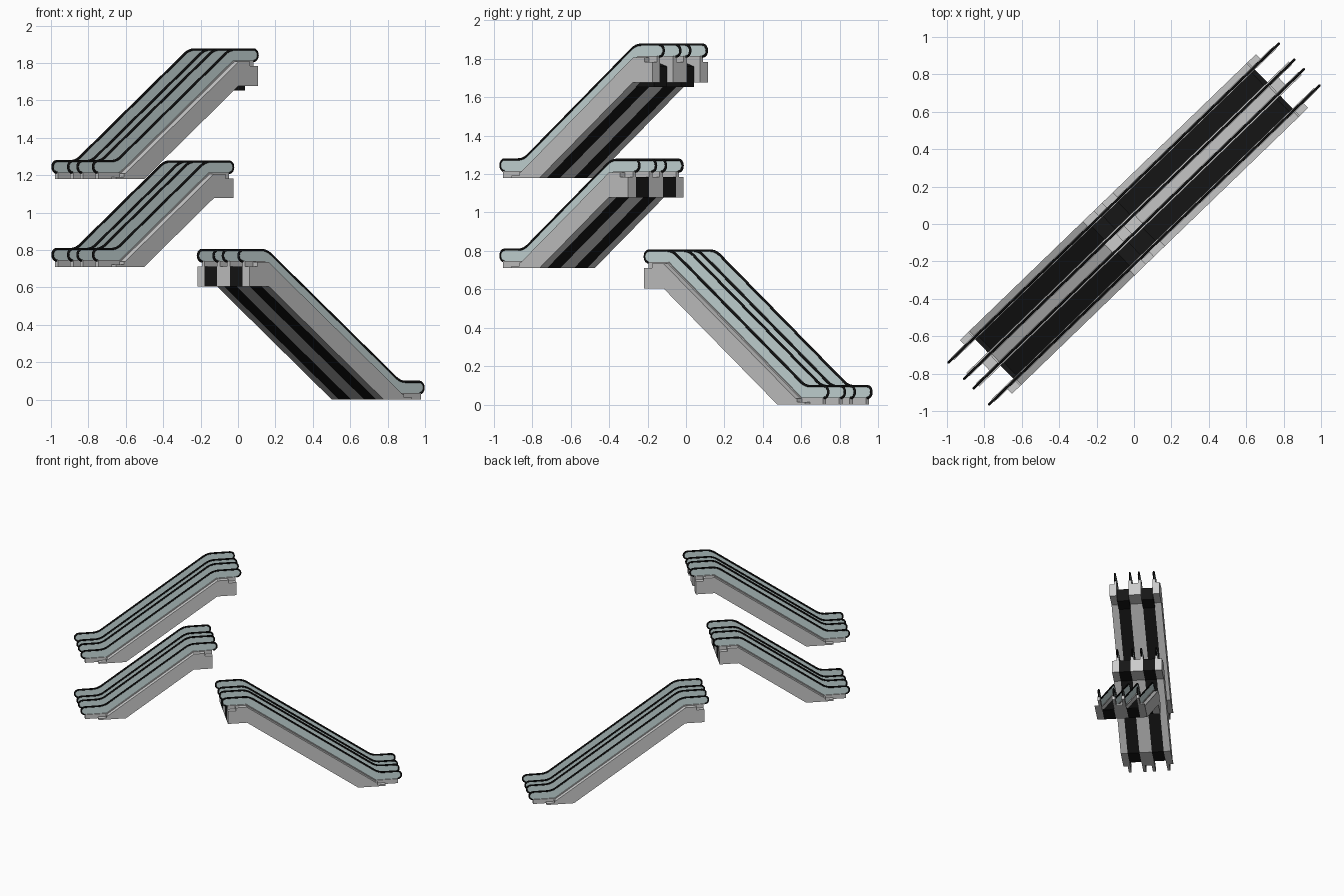
import bpy, bmesh, math
from mathutils import Vector

if "Cube" in bpy.data.objects:
    bpy.data.objects.remove(bpy.data.objects["Cube"])

ANG = math.radians(44)
U = Vector((math.cos(ANG), math.sin(ANG), 0))    # running direction in plan
V = Vector((-math.sin(ANG), math.cos(ANG), 0))   # across direction
REACH = 1.234                                    # distance of the low ends from the centre
SLOPE = 0.709
RAILS = (-0.156, -0.036, 0.036, 0.156)


def material(name, rgb):
    m = bpy.data.materials.new(name)
    m.diffuse_color = (*rgb, 1)
    m.use_nodes = True
    m.node_tree.nodes["Principled BSDF"].inputs["Base Color"].default_value = m.diffuse_color
    return m


GLASS = material("pale_glass", (0.62, 0.75, 0.75))
BLACK = material("black_rubber", (0.005, 0.005, 0.005))
TREAD = material("dark_tread", (0.008, 0.008, 0.008))


def bend(a, p, b, r=0.04, n=6):
    """Rounded corner at p between a and b, as points (s, z)."""
    a, p, b = Vector(a), Vector(p), Vector(b)
    a = p + (a - p).normalized() * r
    b = p + (b - p).normalized() * r
    return [tuple(a * (1 - t) ** 2 + p * 2 * t * (1 - t) + b * t * t)
            for t in (i / n for i in range(n + 1))]


def end_arc(s, z, r, a0, a1, n=8):
    return [(s + r * math.cos(a), z + r * math.sin(a))
            for a in (math.radians(a0 + (a1 - a0) * i / n) for i in range(n + 1))]


def escalator(tag, side, base, rise, drop=0.0, recess=0.0):
    length = 0.393 + rise / SLOPE
    run = rise / SLOPE

    def place(s, v, z):
        return U * side * (REACH - s) + V * v + Vector((0, 0, base + z))

    def prism(name, profile, v0, v1, mat=None):
        bm = bmesh.new()
        a = [bm.verts.new(place(s, v0, z)) for s, z in profile]
        b = [bm.verts.new(place(s, v1, z)) for s, z in profile]
        bm.faces.new(a)
        bm.faces.new(b[::-1])
        n = len(a)
        for i in range(n):
            bm.faces.new((a[i], b[i], b[(i + 1) % n], a[(i + 1) % n]))
        bmesh.ops.recalc_face_normals(bm, faces=bm.faces)
        me = bpy.data.meshes.new(name)
        bm.to_mesh(me)
        bm.free()
        ob = bpy.data.objects.new(tag + "_" + name, me)
        bpy.context.collection.objects.link(ob)
        if mat:
            me.materials.append(mat)
        return ob

    hi = length - 0.045                      # high end of the truss
    low_corner = 0.343                       # underside bend
    high_corner = low_corner + (rise - 0.1) / SLOPE

    def underside(end, d=0.0):
        return [(end, rise - 0.1 - d), (high_corner - d / SLOPE, rise - 0.1 - d), (low_corner, 0)]

    # truss cladding: notched at both landings
    clad = [(0.134, 0), (0.134, 0.012), (0.194, 0.012), (0.194, 0.03), (0.204, 0.03),
            (0.204 + run, rise + 0.03), (hi - 0.06, rise + 0.03),
            (hi - 0.06, rise + 0.006), (hi, rise + 0.006)] + underside(hi)
    prism("truss_side_left", clad, 0.166, 0.2)
    prism("truss_side_right", clad, -0.2, -0.166)
    prism("truss_centre", clad, -0.026, 0.026)

    # narrow skirts carrying the glass, running out under the rail ends
    skirt = [(0.035, 0), (0.035, 0.036), (0.201, 0.036), (0.201 + run, rise + 0.036),
             (hi, rise + 0.036)] + underside(hi)
    for i, (v0, v1) in enumerate(((-0.166, -0.145), (-0.05, -0.026), (0.026, 0.05), (0.145, 0.166))):
        prism(f"skirt_{i}", skirt, v0, v1)

    # dark step lanes
    top = hi - recess
    lane = [(0.195, 0), (0.195, 0.008), (0.22, 0.008), (0.22 + run, rise + 0.006),
            (top, rise + 0.006 - drop)] + underside(top, drop)
    prism("step_lane_left", lane, 0.05, 0.145, TREAD)
    prism("step_lane_right", lane, -0.145, -0.05, TREAD)

    # handrail path: low end arc, two rounded bends, high end arc
    r, zc, zt = 0.031, 0.065, 0.096
    p, q = (0.18, zt), (0.18 + run, rise + zt)
    path = end_arc(r + 0.006, zc, r, 270, 90)
    path += bend((0, zt), p, q) + bend(p, q, (length, rise + zt))
    path += end_arc(length - r - 0.006, rise + zc, r, 90, -90)
    zb = zc - r
    p, q = (0.201, zb), (0.201 + run, rise + zb)
    panel = path + bend((length, rise + zb), q, p, 0.02) + bend(q, p, (0, zb), 0.02)
    for i, v in enumerate(RAILS):
        prism(f"glass_panel_{i}", panel, v - 0.003, v + 0.003, GLASS)
        cu = bpy.data.curves.new("handrail", 'CURVE')
        cu.dimensions = '3D'
        cu.bevel_depth = 0.0065
        cu.bevel_resolution = 1
        cu.use_fill_caps = True
        sp = cu.splines.new('POLY')
        sp.points.add(len(path) - 1)
        for pt, (s, z) in zip(sp.points, path):
            pt.co = (*place(s, v, z), 1)
        cu.materials.append(BLACK)
        ob = bpy.data.objects.new(f"{tag}_handrail_{i}", cu)
        bpy.context.collection.objects.link(ob)


# three flights: the bottom one descends toward the back right
escalator("bottom_flight", 1, 0.0, 0.705)
escalator("middle_flight", -1, 0.71, 0.468)
escalator("top_flight", -1, 1.18, 0.597, drop=0.024, recess=0.045)
